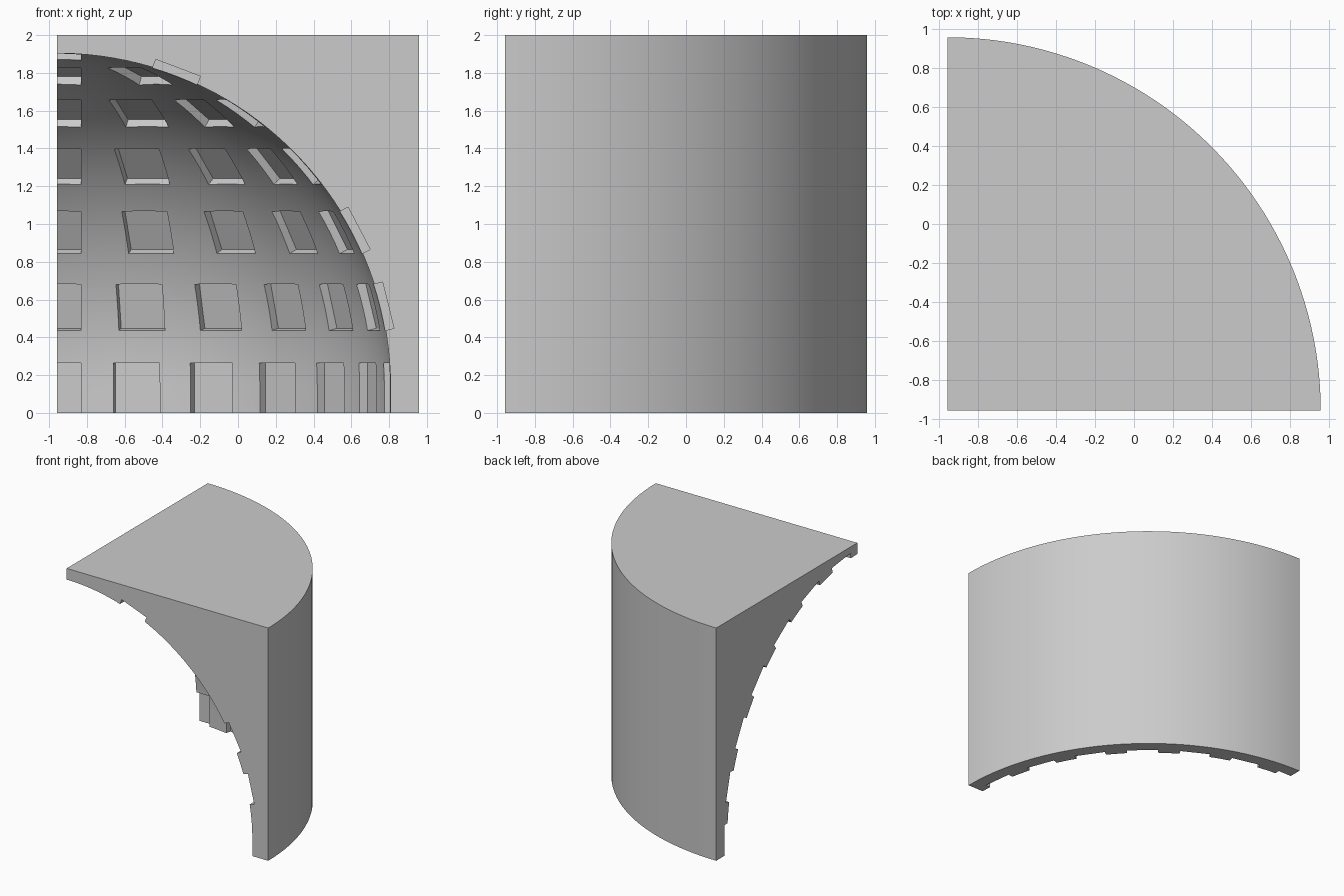
import bpy
import bmesh
from math import cos, sin, pi, radians
from mathutils import Matrix, Vector

cube = bpy.data.objects.get("Cube")
if cube:
    bpy.data.objects.remove(cube, do_unlink=True)

HALF = 0.958              # half the plan width
OUTER = 2 * HALF          # outer wall radius
HEIGHT = 2.0
DOME = 1.766              # inner dome radius
SPRING = 0.138            # height of the dome centre
COFFER = 0.126            # half width of a coffer
FLOOR = DOME + 0.04       # distance of the coffer floor from the dome centre
PITCH = 2 * pi / 26       # elevation step between coffer rows
ROW_COUNTS = [26, 24, 20, 18, 14, 8, 2]   # coffers in a full ring, bottom to top
AXIS = Vector((-HALF, -HALF, 0))

stone = bpy.data.materials.new("pale_grey_stone")
stone.use_nodes = True
grey = (0.6, 0.6, 0.6, 1)
stone.diffuse_color = grey
stone.node_tree.nodes["Principled BSDF"].inputs["Base Color"].default_value = grey


def make_object(name, bm):
    bmesh.ops.recalc_face_normals(bm, faces=bm.faces)
    mesh = bpy.data.meshes.new(name)
    bm.to_mesh(mesh)
    bm.free()
    mesh.materials.append(stone)
    obj = bpy.data.objects.new(name, mesh)
    bpy.context.collection.objects.link(obj)
    return obj


def carve(target, cutter):
    cutter.hide_render = True
    mod = target.modifiers.new(cutter.name, 'BOOLEAN')
    mod.operation = 'DIFFERENCE'
    mod.solver = 'EXACT'
    mod.object = cutter
    bpy.context.view_layer.objects.active = target
    bpy.ops.object.modifier_apply(modifier=mod.name)
    bpy.data.objects.remove(cutter, do_unlink=True)


# Quarter cylinder block
bm = bmesh.new()
steps = 48
plan = [bm.verts.new(AXIS)]
for i in range(steps + 1):
    a = pi / 2 * i / steps
    plan.append(bm.verts.new(AXIS + OUTER * Vector((cos(a), sin(a), 0))))
base = bm.faces.new(plan)
top = bmesh.ops.extrude_face_region(bm, geom=[base])["geom"]
bmesh.ops.translate(bm, vec=(0, 0, HEIGHT),
                    verts=[g for g in top if isinstance(g, bmesh.types.BMVert)])
block = make_object("coffered_quarter_dome", bm)

# Dome void: arc profile with a short straight foot, spun about the axis
bm = bmesh.new()
segments, rings = 128, 40
profile = [(DOME, -0.5)]
for i in range(rings):
    e = radians(89) * i / (rings - 1)
    profile.append((DOME * cos(e), SPRING + DOME * sin(e)))
turn = pi / segments
line = [bm.verts.new(AXIS + Vector((r * cos(turn), r * sin(turn), z))) for r, z in profile]
edges = [bm.edges.new(pair) for pair in zip(line, line[1:])]
bmesh.ops.spin(bm, geom=line + edges, cent=AXIS, axis=(0, 0, 1),
               angle=2 * pi, steps=segments, use_merge=False)
bmesh.ops.remove_doubles(bm, verts=bm.verts, dist=0.0001)
bmesh.ops.holes_fill(bm, edges=[e for e in bm.edges if e.is_boundary], sides=0)
carve(block, make_object("dome_void", bm))

# Coffer boxes: each row is spaced evenly, starting on the side cut
bm = bmesh.new()
inner = DOME - 0.07
for row, count in enumerate(ROW_COUNTS):
    low = -0.4 if row == 0 else -COFFER      # lowest row is open at the floor
    size = (2 * COFFER, FLOOR - inner, COFFER - low)
    shift = Vector((0, (FLOOR + inner) / 2, (COFFER + low) / 2))
    for k in range(count // 4 + 1):
        matrix = (Matrix.Translation(AXIS + Vector((0, 0, SPRING)))
                  @ Matrix.Rotation(-2 * pi * k / count, 4, 'Z')
                  @ Matrix.Rotation(PITCH * row, 4, 'X')
                  @ Matrix.Translation(shift)
                  @ Matrix.Diagonal((*size, 1)))
        bmesh.ops.create_cube(bm, size=1, matrix=matrix)
carve(block, make_object("coffer_boxes", bm))

# Smooth curved surfaces, crisp coffer edges
bpy.ops.object.select_all(action='DESELECT')
block.select_set(True)
bpy.context.view_layer.objects.active = block
bpy.ops.object.shade_smooth_by_angle(angle=radians(25))
